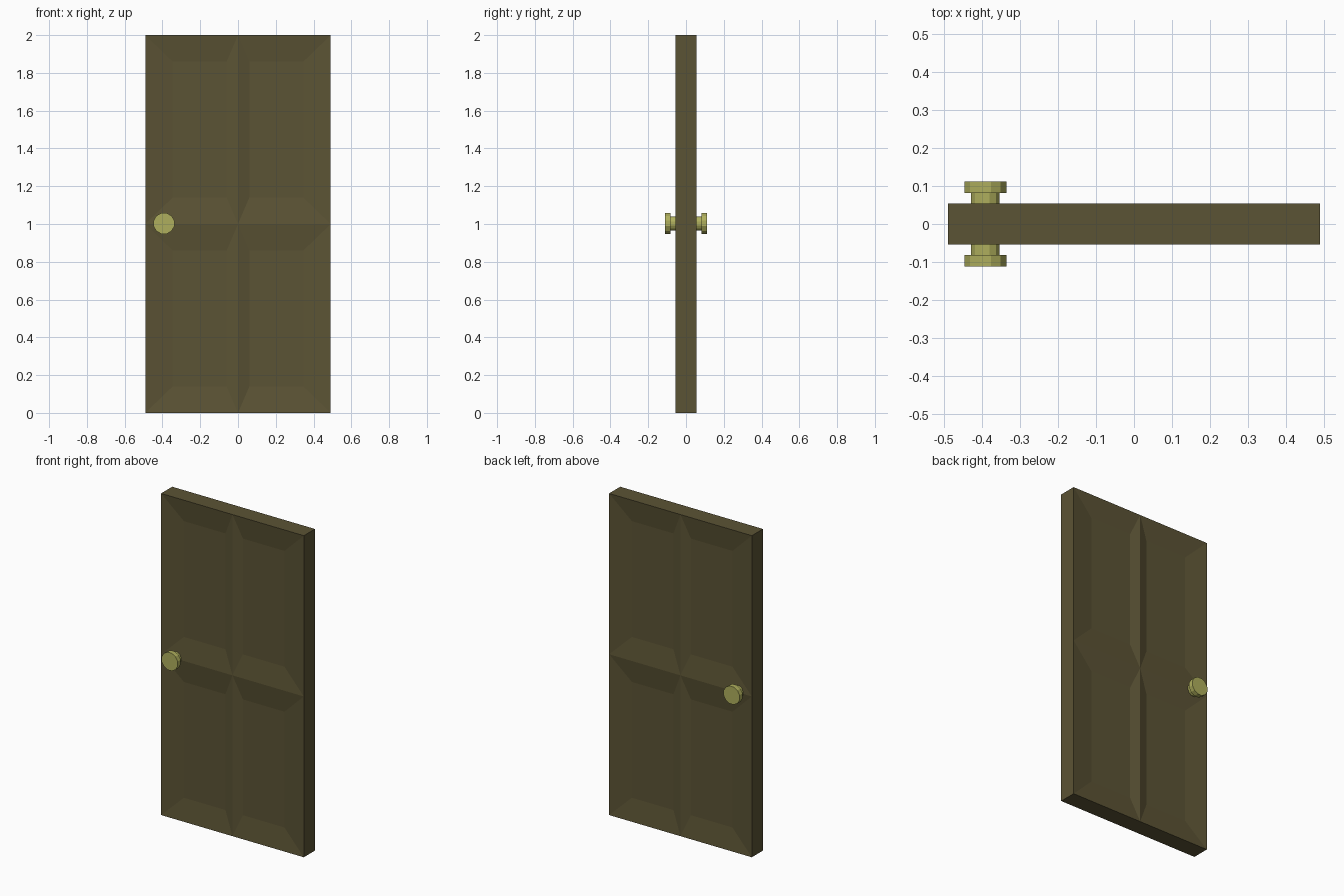
import bpy, bmesh, math
from mathutils import Matrix, Vector

if "Cube" in bpy.data.objects:
    bpy.data.objects.remove(bpy.data.objects["Cube"])

HX, HY, H = 0.491, 0.0545, 2.0
OUTER, MID, ZM, DEPTH = 0.145, 0.06, 0.14, 0.017


def material(name, rgb):
    m = bpy.data.materials.new(name)
    m.diffuse_color = (*rgb, 1)
    m.use_nodes = True
    m.node_tree.nodes["Principled BSDF"].inputs["Base Color"].default_value = m.diffuse_color
    return m


def make_object(name, bm, mat):
    bmesh.ops.remove_doubles(bm, verts=bm.verts[:], dist=1e-5)
    bmesh.ops.recalc_face_normals(bm, faces=bm.faces[:])
    me = bpy.data.meshes.new(name)
    bm.to_mesh(me)
    bm.free()
    me.materials.append(mat)
    ob = bpy.data.objects.new(name, me)
    bpy.context.collection.objects.link(ob)
    return ob


wood = material("dark olive wood", (0.105, 0.087, 0.035))
brass = material("pale brass", (0.43, 0.43, 0.11))

# Door slab: four sunken, sloped panels on each broad side
bm = bmesh.new()


def quad(pts):
    bm.faces.new([bm.verts.new(p) for p in pts])


for side in (-1, 1):
    y, yi = side * HY, side * (HY - DEPTH)
    for sx in (-1, 1):
        for z0 in (0, H / 2):
            z1 = z0 + H / 2
            xa, xb = sx * MID, sx * (HX - OUTER)
            rim = [(0, y, z0), (sx * HX, y, z0), (sx * HX, y, z1), (0, y, z1)]
            floor = [(xa, yi, z0 + ZM), (xb, yi, z0 + ZM),
                     (xb, yi, z1 - ZM), (xa, yi, z1 - ZM)]
            quad(floor)
            for i in range(4):
                j = (i + 1) % 4
                quad([rim[i], rim[j], floor[j], floor[i]])
# Door edges, split to meet the panel corners
for a in (0, 1):
    for sx in (-1, 1):
        z0, z1, x = a * H / 2, (a + 1) * H / 2, sx * HX
        quad([(x, -HY, z0), (x, HY, z0), (x, HY, z1), (x, -HY, z1)])
        z = a * H
        quad([(0, -HY, z), (x, -HY, z), (x, HY, z), (0, HY, z)])
make_object("door_slab", bm, wood)


# Knobs: narrow stem and wider disc on each side
def disc(name, radius, y0, y1):
    b = bmesh.new()
    bmesh.ops.create_cone(
        b, cap_ends=True, segments=12, radius1=radius, radius2=radius,
        depth=abs(y1 - y0),
        matrix=Matrix.Translation(Vector((-0.392, (y0 + y1) / 2, 1.003)))
        @ Matrix.Rotation(math.pi / 2, 4, 'X') @ Matrix.Rotation(math.pi / 12, 4, 'Z'))
    make_object(name, b, brass)


for s, label in ((-1, "front"), (1, "back")):
    disc(label + "_knob_stem", 0.039, s * (HY - DEPTH - 0.005), s * 0.083)
    disc(label + "_knob", 0.057, s * 0.082, s * 0.112)
